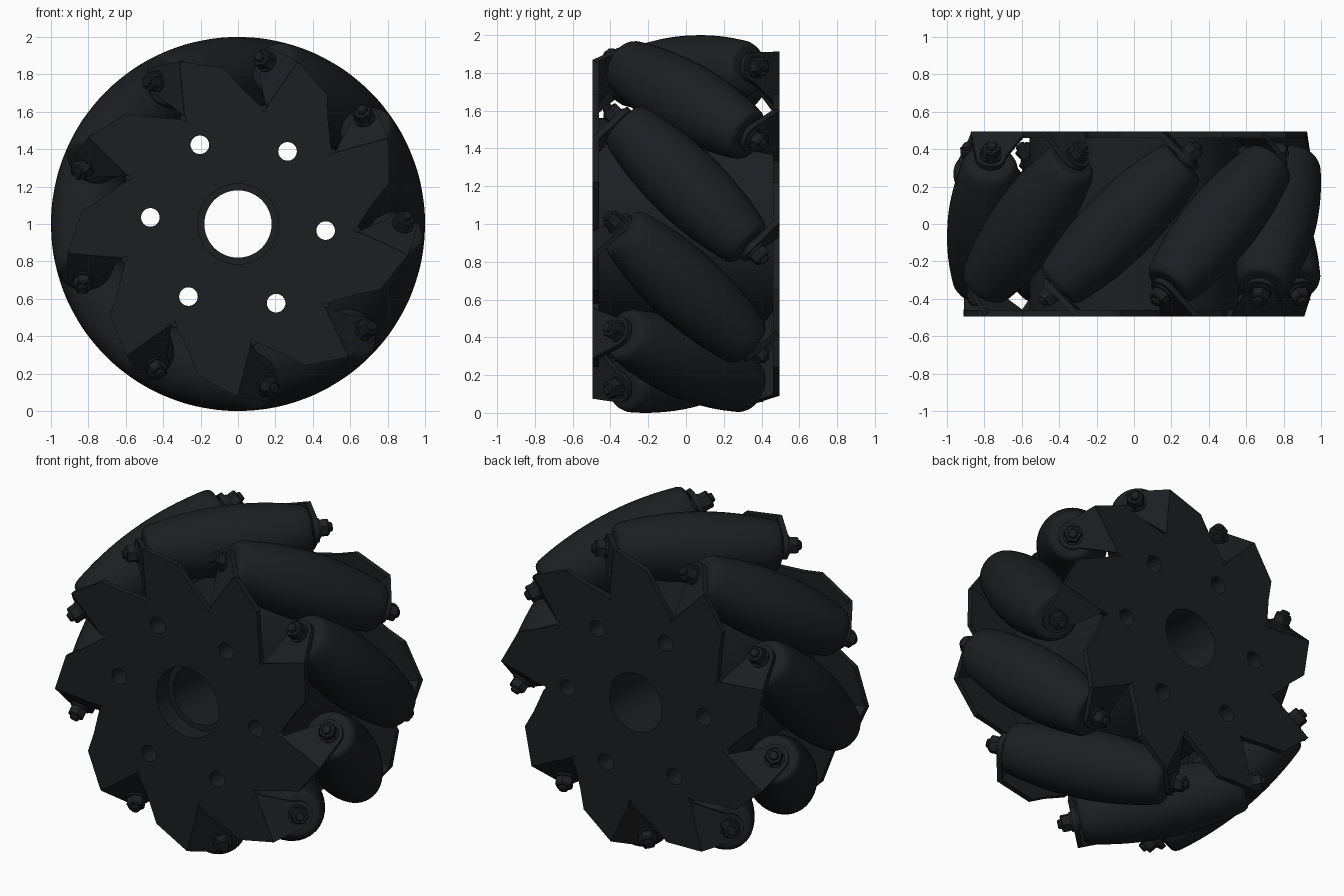
import bpy, bmesh, math
from mathutils import Matrix, Vector

if "Cube" in bpy.data.objects:
    bpy.data.objects.remove(bpy.data.objects["Cube"])

N = 9                       # rollers
R = 0.80                    # radius of the roller axes
PHASE = math.radians(-24.8)
Q = math.sqrt(0.5)

mat = bpy.data.materials.new("dark_finish")
mat.diffuse_color = (0.012, 0.013, 0.015, 1)
mat.use_nodes = True
mat.node_tree.nodes["Principled BSDF"].inputs["Base Color"].default_value = mat.diffuse_color


def frame(x, y, z, o=(0, 0, 0)):
    m = Matrix((x, y, z)).transposed().to_4x4()
    m.translation = Vector(o)
    return m


def finish(me):
    me.materials.clear()
    me.materials.append(mat)
    me.shade_smooth()
    me.set_sharp_from_angle(angle=math.radians(32))
    return me


def place(name, me, m):
    ob = bpy.data.objects.new(name, me)
    bpy.context.collection.objects.link(ob)
    ob.matrix_world = Matrix.Translation((0, 0, 1)) @ m
    return ob


def circle(r, n, cx=0, cy=0, a0=0.0, a1=2 * math.pi, closed=True):
    k = n if closed else n - 1
    return [(cx + r * math.cos(a0 + (a1 - a0) * i / k),
             cy + r * math.sin(a0 + (a1 - a0) * i / k)) for i in range(n)]


def sheet(loops, thick):
    """Flat sheet with holes: first loop is the outline, the rest are holes."""
    cu = bpy.data.curves.new("outline", 'CURVE')
    cu.dimensions, cu.fill_mode, cu.extrude = '2D', 'BOTH', thick / 2
    for loop in loops:
        sp = cu.splines.new('POLY')
        sp.points.add(len(loop) - 1)
        for p, (x, y) in zip(sp.points, loop):
            p.co = (x, y, 0, 1)
        sp.use_cyclic_u = True
    tmp = bpy.data.objects.new("outline", cu)
    me = bpy.data.meshes.new_from_object(tmp)
    bpy.data.objects.remove(tmp)
    bpy.data.curves.remove(cu)
    bm = bmesh.new()
    bm.from_mesh(me)
    bmesh.ops.remove_doubles(bm, verts=bm.verts, dist=1e-5)
    bmesh.ops.recalc_face_normals(bm, faces=bm.faces)
    bm.to_mesh(me)
    bm.free()
    return finish(me)


def lathe(bm, profile, n):
    """Revolve (radius, height) points round z; ends are capped."""
    rings = [[bm.verts.new((x, y, h)) for x, y in circle(r, n)] for r, h in profile]
    for a, b in zip(rings, rings[1:]):
        for i in range(n):
            j = (i + 1) % n
            bm.faces.new((a[i], a[j], b[j], b[i]))
    bm.faces.new(rings[0][::-1])
    bm.faces.new(rings[-1])


def lathed(name, *parts):
    bm = bmesh.new()
    for profile, n in parts:
        lathe(bm, profile, n)
    me = bpy.data.meshes.new(name)
    bm.to_mesh(me)
    bm.free()
    return finish(me)


# Roller barrel: its rolling line stays on the unit wheel circle
half = []
for i in range(11):
    t = 0.285 * i / 10
    d, sn = 1 - math.hypot(R, t), t / math.hypot(R, t)
    half.append((d * math.sqrt(1 - sn * sn / 2), t / Q + d * sn * Q))
r_end, s_end = half[-1]
f = 0.035
half += [(r_end - f + f * math.cos(a) - 0.004, s_end + f * math.sin(a))
         for a in (0.35, 0.7, 1.05, 1.35, math.pi / 2)]
profile = [(r, -s) for r, s in half[:0:-1]] + half
roller_me = lathed("roller", (profile, 40),
                   ([(0.05, -0.50), (0.05, 0.50)], 20))

# Bolt: washer, hex head, stud end
bolt_me = lathed("bolt", ([(0.058, 0.50), (0.058, 0.527)], 20),
                 ([(0.052, 0.525), (0.052, 0.572), (0.045, 0.580)], 6),
                 ([(0.028, 0.57), (0.028, 0.592), (0.022, 0.600)], 14))

# Folded ear that carries one roller end
ear_me = sheet([[(0.60, -0.185), (0.895, -0.185)]
                + circle(0.08, 13, R, 0, 0, math.pi, False)], 0.03)

# Toothed side plate
tooth = [(0.57, 0.225), (0.62, 0.232), (0.895, 0.232),
         (0.838, 0.0), (0.735, -0.075), (0.615, -0.18)]
outline = []
for k in range(N):
    a = -2 * math.pi * k / N
    c, s = math.cos(a), math.sin(a)
    outline += [(c * x - s * y, s * x + c * y) for x, y in tooth]


def bolt_holes(offset, sign=1):
    return [circle(0.05, 24, 0.47 * math.cos(a), 0.47 * math.sin(a))
            for a in (sign * (offset + math.pi / 3 * i) for i in range(6))]


hole_turn = math.radians(-4.3)
T = 0.034
flat = frame((1, 0, 0), (0, 0, 1), (0, -1, 0))       # drawing plane -> wheel plane
spin = lambda a: Matrix.Rotation(-a, 4, 'Y')
flip = Matrix.Rotation(math.pi, 4, 'X')              # front side -> back side
y_plate = 0.495 - T / 2

front_me = sheet([outline, circle(0.215, 64)] + bolt_holes(hole_turn - PHASE), T)
back_me = sheet([outline, circle(0.18, 64)] + bolt_holes(hole_turn - PHASE, -1), T)
move = Matrix.Translation((0, -y_plate, 0))
place("front_plate", front_me, spin(PHASE) @ move @ flat)
place("back_plate", back_me, spin(PHASE) @ flip @ move @ flat)

# Hub drum between the plates, with a counterbore at the front
for name, bore, y0, y1 in (("hub_front", 0.215, -0.478, -0.38), ("hub_drum", 0.18, -0.38, 0.478)):
    me = sheet([circle(0.56, 72), circle(bore, 64)] + bolt_holes(hole_turn), y1 - y0)
    place(name, me, Matrix.Translation((0, (y0 + y1) / 2, 0)) @ flat)

# Rollers, ears and bolts round the wheel
tilt = frame((1, 0, 0), (0, Q, Q), (0, -Q, Q))       # z runs along the roller axis
at_axis = tilt @ Matrix.Translation((R, 0, 0))
for k in range(N):
    m = spin(PHASE + 2 * math.pi * k / N)
    place(f"roller_{k}", roller_me, m @ at_axis)
    for side, e in (("front", Matrix.Identity(4)), ("back", flip)):
        place(f"{side}_ear_{k}", ear_me, m @ e @ tilt @ Matrix.Translation((0, 0, 0.5)))
        place(f"{side}_bolt_{k}", bolt_me, m @ e @ at_axis)
